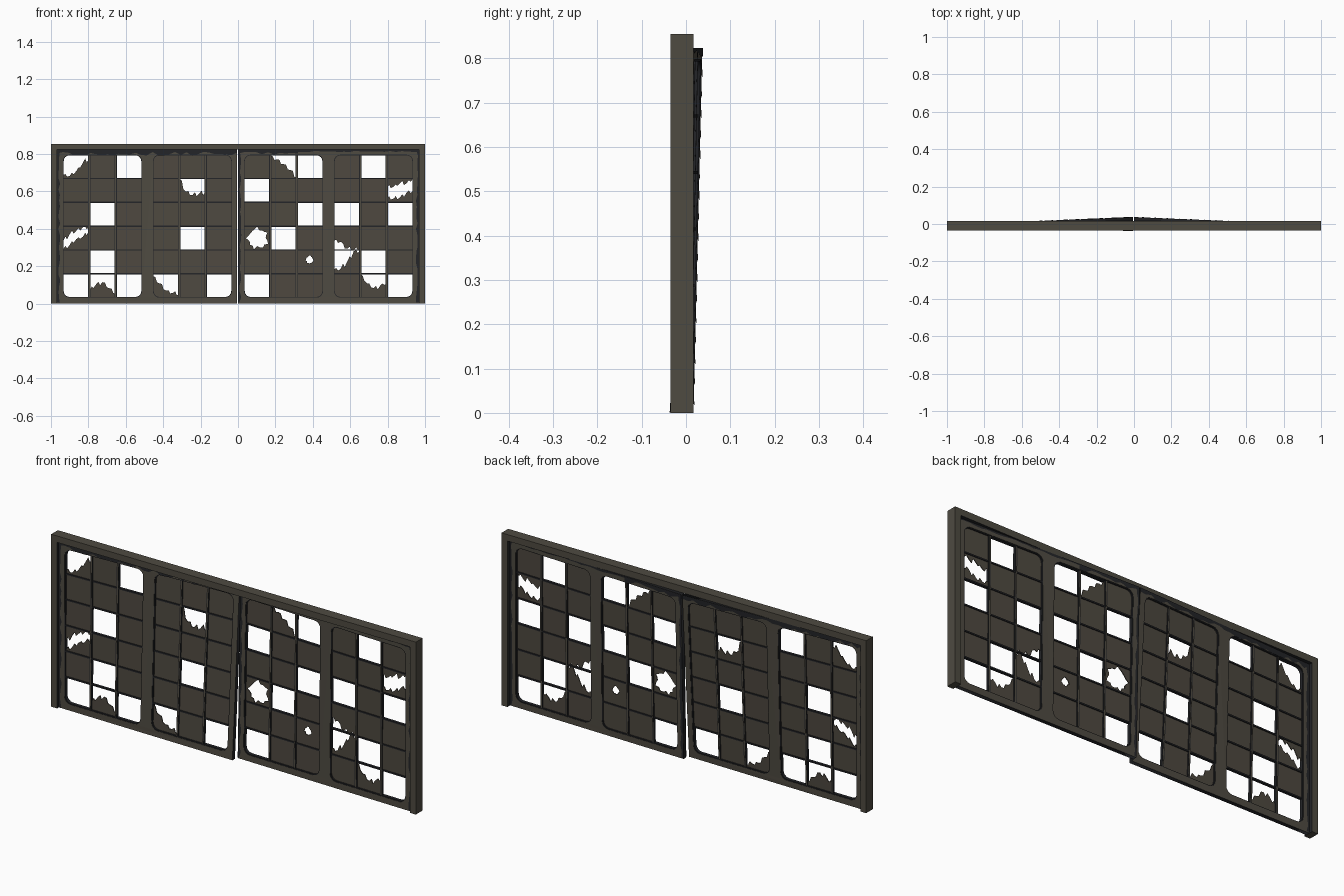
import bpy, bmesh, math, random
from mathutils import Vector

if "Cube" in bpy.data.objects:
    bpy.data.objects.remove(bpy.data.objects["Cube"])

random.seed(4)

def material(name, col):
    m = bpy.data.materials.new(name)
    m.diffuse_color = (*col, 1)
    m.use_nodes = True
    m.node_tree.nodes["Principled BSDF"].inputs["Base Color"].default_value = m.diffuse_color
    return m

PAINT = material("weathered brown paint", (0.077, 0.069, 0.053))
GLASS = material("grimy pane", (0.075, 0.065, 0.050))
DARK = material("bare blackened metal", (0.017, 0.018, 0.021))

MID = -0.013                      # depth of the sash centre plane at the hinge
HALF = 0.010                      # half the sash thickness
TOP = 0.8232
Z0, Z1 = 0.032, 0.797             # opening height range
PW, ROWS, COLS = 0.423, 6, 3
CW, CH = PW / COLS, (Z1 - Z0) / ROWS

def jagged(heights, base=0):
    """Glass between a cell edge (base 0 or 1) and a jagged break line."""
    line, n = [], len(heights) - 1
    for i, h in enumerate(heights):
        line.append((i / n, h))
        if i < n:
            for k, s in ((.38, 1), (.62, -1)):
                v = h + (heights[i + 1] - h) * k + s * random.uniform(.03, .12)
                line.append(((i + k) / n, v))
    return [(0, base)] + [(u, min(max(v, .01), .99)) for u, v in line] + [(1, base)]

def punched(cu, cv, r, n=24):
    """Quads of a square pane around a ragged hole."""
    inner, outer = [], []
    for k in range(n):
        a = 2 * math.pi * k / n
        c, s = math.cos(a), math.sin(a)
        m = 0.5 / max(abs(c), abs(s))
        outer.append((.5 + m * c, .5 + m * s))
        q = r * random.uniform(.75, 1.15)
        inner.append((cu + q * c, cv + q * s))
    return [[inner[k], outer[k], outer[(k + 1) % n], inner[(k + 1) % n]] for k in range(n)]

# glass left in each kind of pane
SHARDS = {'#': [[(0, 0), (1, 0), (1, 1), (0, 1)]], '.': []}
SHARDS['a'] = [jagged((.15, .1, .3, .65, .85))]
SHARDS['b'] = [jagged((0, .2, .45, .55, .85)), jagged((.35, .65, .8, .95, .99), 1)]
SHARDS['c'] = [jagged((.25, .55, .65, .4, .15))]
SHARDS['d'] = [jagged((1, .45, .3, .35, .45))]
SHARDS['e'] = [jagged((.9, .6, .3, .2, .1))]
SHARDS['f'] = [jagged((.95, .8, .6, .35, 0))]
SHARDS['g'] = [jagged((.2, .15, .2, .4, .5)), jagged((.6, .65, .8, .8, 1), 1)]
SHARDS['h'] = [jagged((.4, .35, .05, 0, 0), 1)]
SHARDS['i'] = [jagged((.2, .2, .5, .95, 1))]
SHARDS['j'] = [jagged((1, .6, .4, .5, .6))]
SHARDS['o'] = punched(.5, .5, .42)
SHARDS['p'] = punched(.48, .6, .15)

# '#' whole pane, '.' missing, letters are broken panes
PANELS = {
    -0.936: ["a#.", "###", "#.#", "b##", "#.#", ".c."],
    -0.455: ["###", "#d#", "###", "#.#", "###", "e#."],
    0.032:  ["#f.", ".##", "##.", "o.#", "##p", ".##"],
    0.513:  ["#.#", "##g", ".#.", "h##", "i.#", "#j."],
}

def finish(name, bm, mat, dark=None):
    """Make the object; faces for which dark(face) holds get the dark metal."""
    bmesh.ops.recalc_face_normals(bm, faces=bm.faces)
    bm.normal_update()
    for f in bm.faces:
        f.material_index = int(bool(dark and dark(f)))
    me = bpy.data.meshes.new(name)
    bm.to_mesh(me)
    bm.free()
    me.materials.append(mat)
    if dark:
        me.materials.append(DARK)
    bpy.context.collection.objects.link(bpy.data.objects.new(name, me))

def is_edge(f):
    return abs(f.normal.y) < .5

def box(bm, x0, x1, d, z0, z1):
    for v in bmesh.ops.create_cube(bm, size=1)['verts']:
        v.co = Vector(((x0 + x1) / 2 + v.co.x * (x1 - x0), 2 * d * v.co.y,
                       (z0 + z1) / 2 + v.co.z * (z1 - z0)))

def warp(bm, top, bottom):
    """Push the meeting edge of a sash out of plane; the hinge edge stays."""
    for v in bm.verts:
        t = 1 - abs(v.co.x) / 0.968
        v.co.y += MID + t * (bottom + (top - bottom) * v.co.z / 0.82)

def rounded(x0, x1, z0, z1, r, seg=4):
    pts = []
    for i, (cx, cz) in enumerate(((x1 - r, z1 - r), (x0 + r, z1 - r),
                                  (x0 + r, z0 + r), (x1 - r, z0 + r))):
        for k in range(seg + 1):
            a = math.pi / 2 * (i + k / seg)
            pts.append((cx + r * math.cos(a), cz + r * math.sin(a)))
    return pts

def plate(loops, half):
    """Flat plate with holes, made from a filled 2D curve, stood upright."""
    cu = bpy.data.curves.new("tmp", 'CURVE')
    cu.dimensions, cu.fill_mode, cu.extrude = '2D', 'BOTH', half
    for loop in loops:
        sp = cu.splines.new('POLY')
        sp.points.add(len(loop) - 1)
        for p, (x, z) in zip(sp.points, loop):
            p.co = (x, z, 0, 1)
        sp.use_cyclic_u = True
    ob = bpy.data.objects.new("tmp", cu)
    bpy.context.collection.objects.link(ob)
    me = bpy.data.meshes.new_from_object(ob.evaluated_get(bpy.context.evaluated_depsgraph_get()))
    bm = bmesh.new()
    bm.from_mesh(me)
    bpy.data.objects.remove(ob)
    bpy.data.curves.remove(cu)
    bpy.data.meshes.remove(me)
    bmesh.ops.remove_doubles(bm, verts=bm.verts, dist=1e-5)
    for v in bm.verts:
        v.co = Vector((v.co.x, -v.co.z, v.co.y))
    return bm

def thicken(bm, depth):
    ext = bmesh.ops.extrude_face_region(bm, geom=bm.faces[:], use_keep_orig=True)
    for v in ext['geom']:
        if isinstance(v, bmesh.types.BMVert):
            v.co.y += depth

def ragged_strip(bm, a, b, width, inward, step=.03):
    """Thin ragged strip of wear on both faces along the edge a-b."""
    a, b, inward = Vector(a), Vector(b), Vector(inward)
    n = max(2, int((b - a).length / step))
    for y in (-HALF - .0012, HALF + .0012):
        prev = None
        for k in range(n + 1):
            p = a.lerp(b, k / n)
            q = p + inward * width * random.uniform(.5, 1.4)
            cur = [bm.verts.new((w.x, y, w.y)) for w in (p, q)]
            if prev:
                bm.faces.new((prev[0], cur[0], cur[1], prev[1]))
            prev = cur

# outer frame: two posts and a head, open at the bottom, dark on the inside
bm = bmesh.new()
half = [(.968, .823), (.968, 0), (1, 0), (1, .855)]
outline = half + [(-x, z) for x, z in reversed(half)]
bm.faces.new([bm.verts.new((x, -.035, z)) for x, z in outline])
thicken(bm, .052)

def inside(f):
    c = f.calc_center_median()
    return is_edge(f) and abs(c.x) < .98 and .1 < c.z < .84

finish("outer_frame", bm, PAINT, inside)

# two sashes, each with two paned panels
for side, xs, x0, x1, top, bottom in (
        ("left", (-0.936, -0.455), -.968, -.005, .040, -.014),
        ("right", (0.032, 0.513), .001, .968, .040, .020)):
    # sash rails and stiles with rounded openings
    loops = [[(x0, .001), (x1, .001), (x1, TOP), (x0, TOP)]]
    loops += [rounded(x, x + PW, Z0, Z1, .035) for x in xs]
    bm = plate(loops, HALF)
    warp(bm, top, bottom)
    finish(side + "_sash", bm, PAINT, is_edge)

    # dark putty line around each opening
    for i, x in enumerate(xs):
        bm = plate([rounded(x - .001, x + PW + .001, Z0 - .001, Z1 + .001, .036),
                    rounded(x + .004, x + PW - .004, Z0 + .004, Z1 - .004, .031)], HALF - .002)
        warp(bm, top, bottom)
        finish(f"{side}_putty_line_{i + 1}", bm, DARK)

    # worn dark margin along the sash edges
    bm = bmesh.new()
    if side == "left":
        ragged_strip(bm, (x0, TOP), (x1, TOP), .022, (0, -1))
        ragged_strip(bm, (x0, 0.005), (x0, TOP), .013, (1, 0))
    else:
        ragged_strip(bm, (x0, TOP), (.32, TOP), .020, (0, -1))
        ragged_strip(bm, (.32, TOP), (x1, TOP), .009, (0, -1))
        ragged_strip(bm, (x1, 0.005), (x1, TOP), .012, (-1, 0))
        ragged_strip(bm, (x0, 0.005), (x0, TOP), .012, (1, 0))
    warp(bm, top, bottom)
    finish(side + "_worn_margin", bm, DARK)

    # glazing bars: dark bars, the upright ones with a painted cap
    bars, caps = bmesh.new(), bmesh.new()
    for x in xs:
        for c in range(1, COLS):
            m = x + c * CW
            box(bars, m - .006, m + .006, .006, Z0 - .002, Z1 + .002)
            box(caps, m - .003, m + .003, .0075, Z0 - .002, Z1 + .002)
        for r in range(1, ROWS):
            m = Z0 + r * CH
            box(bars, x - .002, x + PW + .002, .0065, m - .0035, m + .0035)
    for bm, name, mat, rule in ((bars, "_glazing_bars", DARK, None),
                                (caps, "_bar_caps", PAINT, is_edge)):
        warp(bm, top, bottom)
        finish(side + name, bm, mat, rule)

    # panes, whole and broken
    bm = bmesh.new()
    for x in xs:
        for r, row in enumerate(PANELS[x]):
            for c, key in enumerate(row):
                for poly in SHARDS[key]:
                    bm.faces.new([bm.verts.new((x + (c + u) * CW, -.002, Z1 - (r + 1 - v) * CH))
                                  for u, v in poly])
    bmesh.ops.remove_doubles(bm, verts=bm.verts, dist=1e-5)
    bmesh.ops.triangulate(bm, faces=[f for f in bm.faces if len(f.verts) > 4])
    thicken(bm, .004)
    warp(bm, top, bottom)
    finish(side + "_panes", bm, GLASS)
